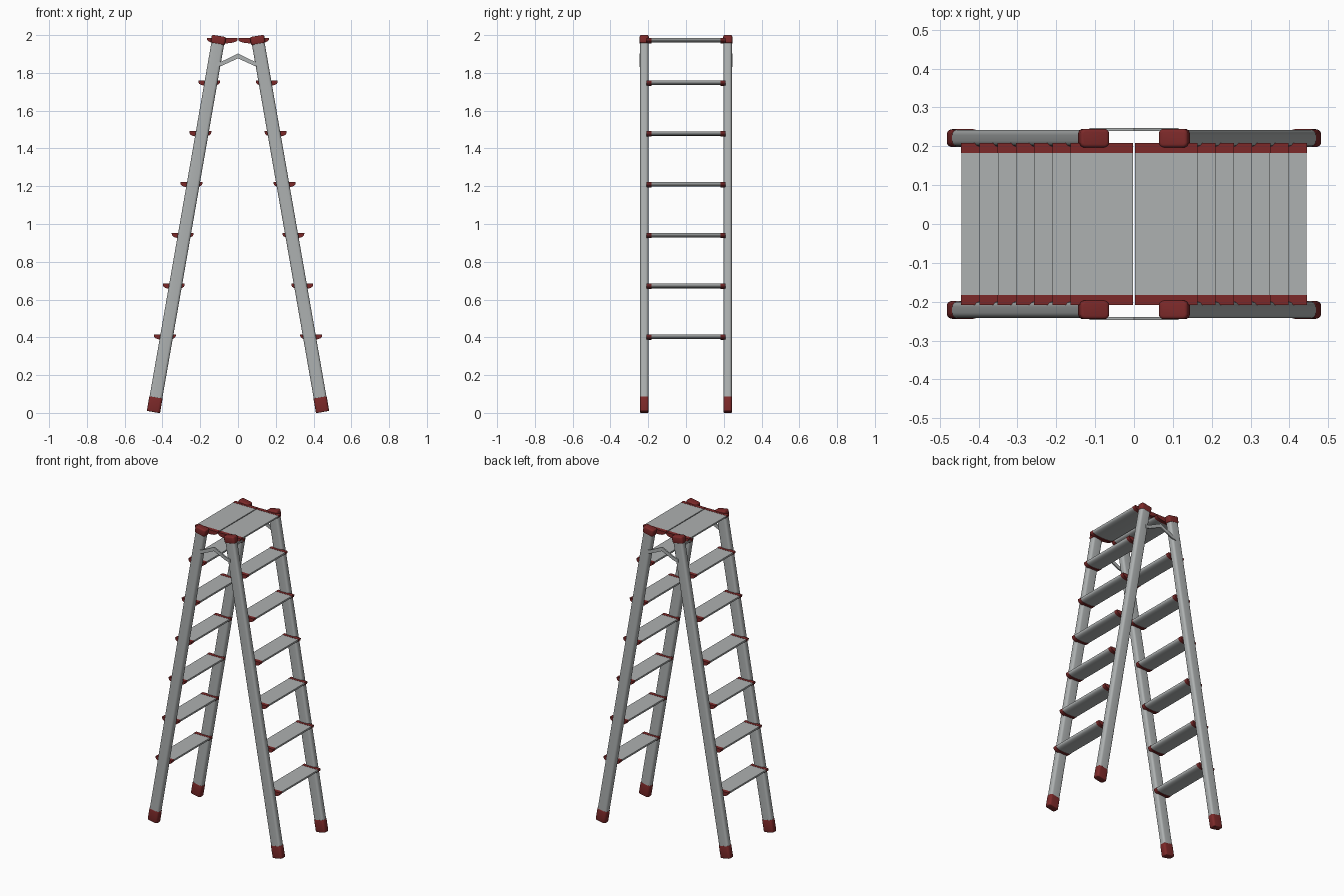
import bpy, bmesh, math
from mathutils import Matrix, Vector

if "Cube" in bpy.data.objects:
    bpy.data.objects.remove(bpy.data.objects["Cube"])


def material(name, rgb):
    m = bpy.data.materials.new(name)
    m.diffuse_color = (*rgb, 1)
    m.use_nodes = True
    m.node_tree.nodes["Principled BSDF"].inputs["Base Color"].default_value = m.diffuse_color
    return m


GREY = material("brushed grey", (0.42, 0.44, 0.44))
RED = material("dark red plastic", (0.20, 0.022, 0.022))

# Leg axis in the xz plane, given for the right-hand side
FOOT, HEAD = (0.441, 0.044), (0.104, 1.974)
LEG_Y = 0.221
TILT = math.atan2(FOOT[0] - HEAD[0], HEAD[1] - FOOT[1])


def axis_x(z):
    return FOOT[0] + (HEAD[0] - FOOT[0]) * (z - FOOT[1]) / (HEAD[1] - FOOT[1])


def finish(bm, name, mat):
    bmesh.ops.recalc_face_normals(bm, faces=bm.faces[:])
    me = bpy.data.meshes.new(name)
    bm.to_mesh(me)
    bm.free()
    me.materials.append(mat)
    ob = bpy.data.objects.new(name, me)
    bpy.context.collection.objects.link(ob)
    bpy.context.view_layer.objects.active = ob
    for o in bpy.context.selected_objects:
        o.select_set(False)
    ob.select_set(True)
    bpy.ops.object.shade_smooth_by_angle(angle=math.radians(35))
    return ob


def rounded_block(name, size, loc, tilt, mat, side_r, end_r=0):
    """Box with rounded long edges and optionally rounded ends."""
    bm = bmesh.new()
    bmesh.ops.create_cube(bm, size=1, matrix=Matrix.Diagonal((*size, 1)))
    upright = [e for e in bm.edges
               if abs(e.verts[0].co.z - e.verts[1].co.z) > 1e-5]
    bmesh.ops.bevel(bm, geom=upright, offset=side_r, segments=5,
                    profile=0.5, affect='EDGES')
    if end_r:
        rims = [e for e in bm.edges
                if abs(e.verts[0].co.z - e.verts[1].co.z) < 1e-5]
        bmesh.ops.bevel(bm, geom=rims, offset=end_r, segments=3,
                        profile=0.5, affect='EDGES')
    bm.transform(Matrix.Translation(loc) @ Matrix.Rotation(tilt, 4, 'Y'))
    return finish(bm, name, mat)


def extrude_y(name, pts, y0, y1, mat):
    """Extrude an xz outline from y0 to y1."""
    bm = bmesh.new()
    face = bm.faces.new([bm.verts.new((x, y0, z)) for x, z in pts])
    new = bmesh.ops.extrude_face_region(bm, geom=[face])["geom"]
    bmesh.ops.translate(bm, vec=Vector((0, y1 - y0, 0)),
                        verts=[v for v in new if isinstance(v, bmesh.types.BMVert)])
    return finish(bm, name, mat)


def tray(cx, top, width, depth):
    """Flat top with a rounded belly."""
    pts = [(cx - width / 2, top), (cx + width / 2, top)]
    n = 14
    for i in range(n + 1):
        t = math.pi * i / n
        c = math.cos(t)
        x = math.copysign(abs(c) ** 0.8, c) * width / 2
        z = abs(math.sin(t)) ** 0.8 * (depth - 0.005)
        pts.append((cx + x, top - 0.005 - z))
    return pts


def step(name, cx, top, width):
    """Grey tread with a red bracket at each end."""
    extrude_y(name + "_tread", tray(cx, top - 0.001, width - 0.002, 0.024),
              -0.184, 0.184, GREY)
    for s, end in ((-1, "front"), (1, "back")):
        extrude_y(f"{name}_{end}_bracket", tray(cx, top, width, 0.029),
                  s * 0.183, s * 0.208, RED)


for sx, side in ((-1, "left"), (1, "right")):
    # Legs with feet and top caps
    for sy, end in ((-1, "front"), (1, "back")):
        n, y = f"{side}_{end}", sy * LEG_Y
        mid = (sx * (FOOT[0] + HEAD[0]) / 2, y, (FOOT[1] + HEAD[1]) / 2)
        length = math.hypot(FOOT[0] - HEAD[0], HEAD[1] - FOOT[1])
        rounded_block(n + "_leg", (0.068, 0.043, length), mid,
                      -sx * TILT, GREY, 0.014)
        rounded_block(n + "_foot", (0.071, 0.046, 0.08),
                      (sx * FOOT[0], y, FOOT[1]), -sx * TILT, RED, 0.014, 0.005)
        rounded_block(n + "_cap", (0.076, 0.048, 0.044),
                      (sx * HEAD[0], y, HEAD[1]), -sx * TILT, RED, 0.013, 0.008)
    # Six steps on each side
    for i in range(6):
        z = 0.416 + 0.2688 * i
        step(f"{side}_step_{i + 1}", sx * (axis_x(z) + 0.011), z, 0.116)
    # Half of the top platform
    step(f"{side}_platform", sx * 0.083, 1.985, 0.162)

# Bent hinge braces across the leg tops, front and back
upper = [(-0.115, 1.853), (-0.085, 1.861), (0, 1.902),
         (0.085, 1.861), (0.115, 1.853)]
lower = [(0.115, 1.831), (0.085, 1.838), (0, 1.877),
         (-0.085, 1.838), (-0.115, 1.831)]
for s, end in ((-1, "front"), (1, "back")):
    extrude_y(end + "_hinge_brace", upper + lower, s * 0.239, s * 0.247, GREY)
